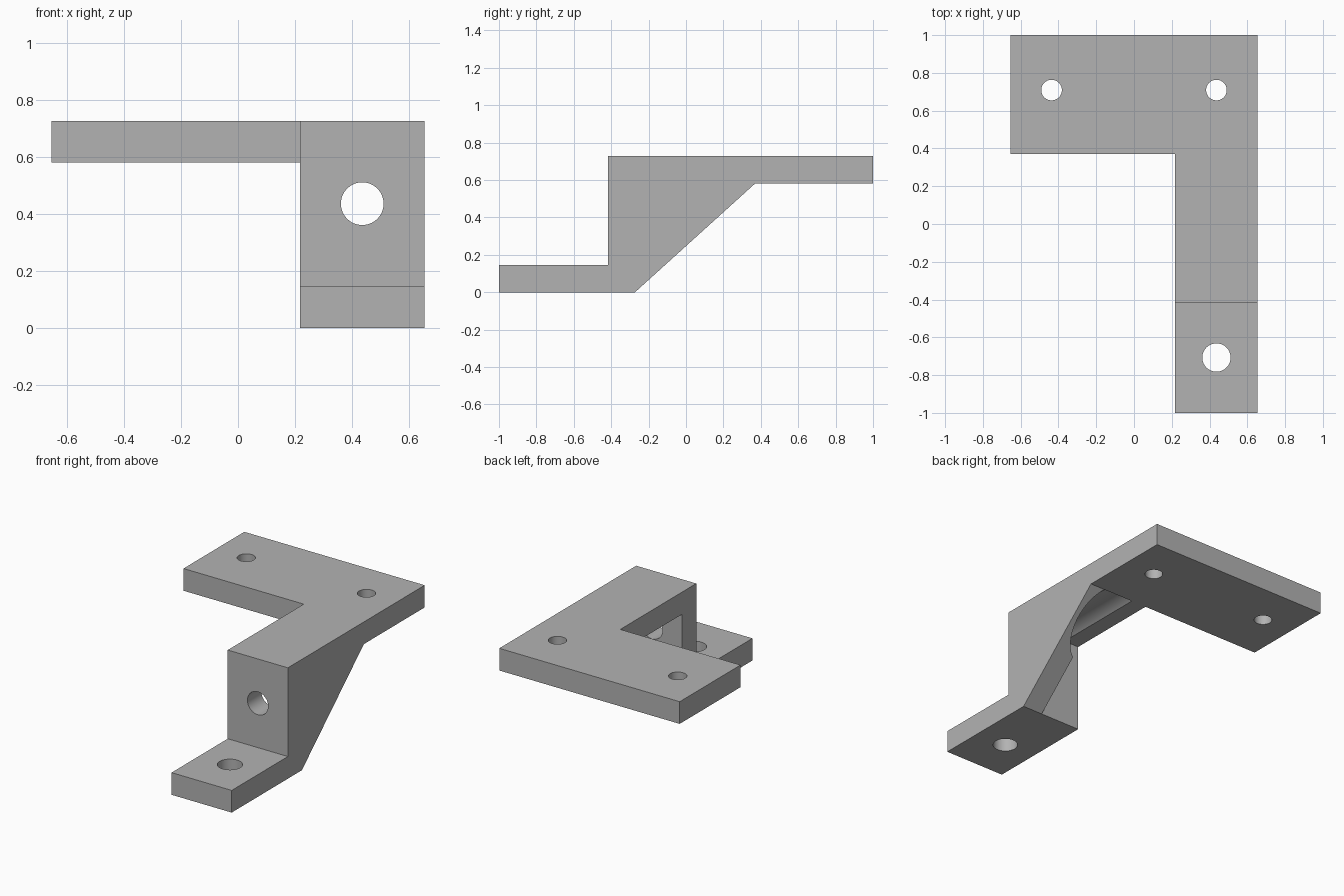
import bpy, bmesh
from math import radians
from mathutils import Matrix

cube = bpy.data.objects.get("Cube")
if cube:
    bpy.data.objects.remove(cube, do_unlink=True)

# Key dimensions
HALF_W, HALF_L, TOP = 0.6545, 1.0, 0.7273
THICK = 0.1455
ARM_X, HOLE_X = 0.2182, 0.4364        # arm's inner side and arm's centre line
WALL_Y, PLATE_Y = -0.4182, 0.37       # wall's front face, plate's front edge
BACK_Y = WALL_Y + THICK               # wall's back face
UNDER = TOP - THICK                   # underside of arm and plate
BORE_Z = 0.4364


def make_object(name, bm):
    bmesh.ops.recalc_face_normals(bm, faces=bm.faces)
    mesh = bpy.data.meshes.new(name)
    bm.to_mesh(mesh)
    bm.free()
    obj = bpy.data.objects.new(name, mesh)
    bpy.context.collection.objects.link(obj)
    return obj


def extrude_profile(name, points, x0, x1):
    bm = bmesh.new()
    face = bm.faces.new([bm.verts.new((x0, y, z)) for y, z in points])
    new = bmesh.ops.extrude_face_region(bm, geom=[face])["geom"]
    verts = [v for v in new if isinstance(v, bmesh.types.BMVert)]
    bmesh.ops.translate(bm, verts=verts, vec=(x1 - x0, 0, 0))
    return make_object(name, bm)


def box(name, x0, x1, y0, y1, z0, z1):
    return extrude_profile(name, [(y0, z0), (y1, z0), (y1, z1), (y0, z1)], x0, x1)


def cylinder(name, radius, depth, centre, along_y=False):
    bm = bmesh.new()
    matrix = Matrix.Translation(centre)
    if along_y:
        matrix = matrix @ Matrix.Rotation(radians(90), 4, 'X')
    bmesh.ops.create_cone(bm, cap_ends=True, segments=64, radius1=radius,
                          radius2=radius, depth=depth, matrix=matrix)
    return make_object(name, bm)


def cut(body, cutter):
    cutter.hide_render = True
    mod = body.modifiers.new("cut", 'BOOLEAN')
    mod.operation, mod.solver, mod.object = 'DIFFERENCE', 'EXACT', cutter
    bpy.context.view_layer.objects.active = body
    bpy.ops.object.modifier_apply(modifier=mod.name)
    bpy.data.objects.remove(cutter, do_unlink=True)


# Bracket body: stepped side profile with sloping gusset
side = [(-HALF_L, 0), (BACK_Y, 0), (PLATE_Y, UNDER), (HALF_L, UNDER),
        (HALF_L, TOP), (WALL_Y, TOP), (WALL_Y, THICK), (-HALF_L, THICK)]
bracket = extrude_profile("bracket", side, -HALF_W, HALF_W)

# Open corner beside the arm, and pocket that leaves a thin gusset
cut(bracket, box("corner_cutter", -1, ARM_X, -1.2, PLATE_Y, -0.2, 1))
cut(bracket, box("pocket_cutter", 0, HALF_W - THICK, BACK_Y, 0.5, -0.2, UNDER))

# Clearance channel behind the wall
cut(bracket, cylinder("clearance_cutter", 0.1818, PLATE_Y - BACK_Y,
                      (HOLE_X, (PLATE_Y + BACK_Y) / 2, BORE_Z), True))

# Screw holes through wall, foot and plate
cut(bracket, cylinder("wall_hole", 0.075, 0.3, (HOLE_X, WALL_Y, BORE_Z), True))
cut(bracket, cylinder("foot_hole", 0.075, 0.5, (HOLE_X, -0.707, 0.1)))
for x in (-HOLE_X, HOLE_X):
    cut(bracket, cylinder("plate_hole", 0.0545, 0.5, (x, 0.709, UNDER)))

# Colour
grey = bpy.data.materials.new("plain_grey")
grey.use_nodes = True
colour = (0.45, 0.45, 0.45, 1)
grey.diffuse_color = colour
grey.node_tree.nodes["Principled BSDF"].inputs["Base Color"].default_value = colour
bracket.data.materials.clear()
bracket.data.materials.append(grey)
for face in bracket.data.polygons:
    face.material_index = 0

bpy.ops.object.select_all(action='DESELECT')
bracket.select_set(True)
bpy.context.view_layer.objects.active = bracket
bpy.ops.object.shade_smooth_by_angle(angle=radians(25))
